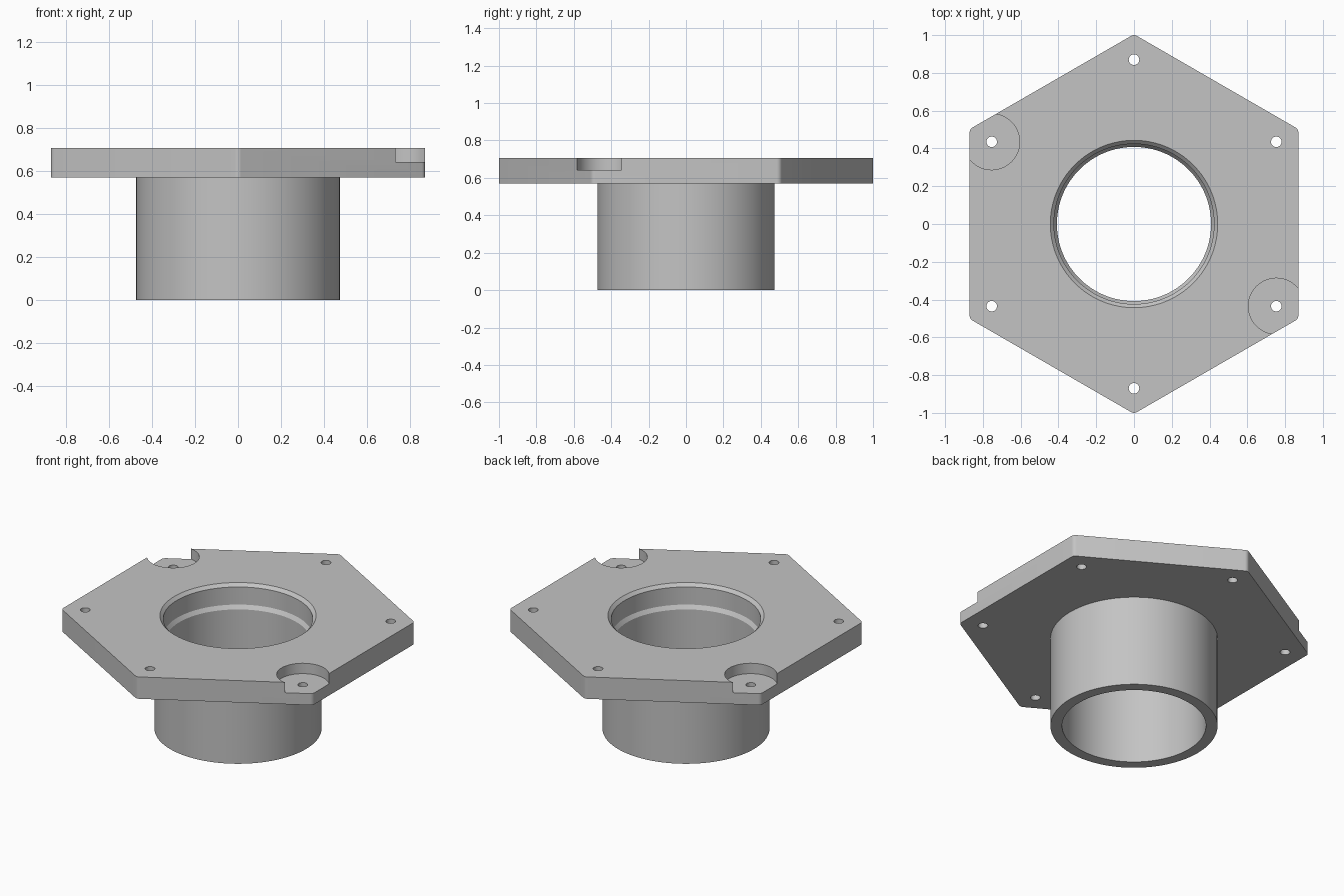
import bpy, bmesh, math

if "Cube" in bpy.data.objects:
    bpy.data.objects.remove(bpy.data.objects["Cube"])

PLATE_BOTTOM, PLATE_TOP = 0.57, 0.707
BOLT_CIRCLE = 0.87

grey = bpy.data.materials.new("plain grey")
grey.diffuse_color = (0.55, 0.55, 0.55, 1)
grey.use_nodes = True
grey.node_tree.nodes["Principled BSDF"].inputs["Base Color"].default_value = grey.diffuse_color


def make_object(name, bm):
    bmesh.ops.recalc_face_normals(bm, faces=bm.faces)
    mesh = bpy.data.meshes.new(name)
    bm.to_mesh(mesh)
    bm.free()
    mesh.materials.append(grey)
    ob = bpy.data.objects.new(name, mesh)
    bpy.context.collection.objects.link(ob)
    return ob


def stack(name, rings):
    """Closed solid from a list of rings with equal point counts."""
    bm = bmesh.new()
    loops = [[bm.verts.new(p) for p in ring] for ring in rings]
    n = len(loops[0])
    for a, b in zip(loops, loops[1:]):
        for i in range(n):
            j = (i + 1) % n
            bm.faces.new((a[i], a[j], b[j], b[i]))
    bm.faces.new(loops[0])
    bm.faces.new(loops[-1])
    return make_object(name, bm)


def lathe(name, profile, x=0, y=0, sides=128):
    return stack(name, [[(x + r * math.cos(math.tau * i / sides),
                          y + r * math.sin(math.tau * i / sides), z)
                         for i in range(sides)] for r, z in profile])


def boolean(target, tool, operation):
    mod = target.modifiers.new(operation, 'BOOLEAN')
    mod.operation, mod.solver, mod.object = operation, 'EXACT', tool
    bpy.context.view_layer.objects.active = target
    bpy.ops.object.modifier_apply(modifier=mod.name)
    bpy.data.objects.remove(tool)


# Hexagonal plate with slightly rounded corners
corner_r, apothem = 0.03, 0.87
centre_r = (apothem - corner_r) * 2 / math.sqrt(3)
outline = []
for k in range(6):
    a = math.radians(90 + 60 * k)
    for s in range(7):
        b = a + math.radians(-30 + 10 * s)
        outline.append((centre_r * math.cos(a) + corner_r * math.cos(b),
                        centre_r * math.sin(a) + corner_r * math.sin(b)))
flange = stack("flanged_sleeve",
               [[(x, y, z) for x, y in outline] for z in (PLATE_BOTTOM, PLATE_TOP)])

# Round sleeve under the plate
boolean(flange, lathe("sleeve", [(0.474, 0), (0.474, 0.64)]), 'UNION')

# Stepped bore with a chamfered mouth
bore = [(0.408, -0.1), (0.408, 0.555), (0.424, 0.578), (0.424, 0.688),
        (0.443, PLATE_TOP), (0.443, 0.8)]
boolean(flange, lathe("bore", bore), 'DIFFERENCE')

# Six bolt holes, two of them with a wide recess open to the corner
for k in range(6):
    a = math.radians(90 + 60 * k)
    x, y = BOLT_CIRCLE * math.cos(a), BOLT_CIRCLE * math.sin(a)
    if k in (1, 4):
        boolean(flange, lathe("recess", [(0.148, 0.642), (0.148, 0.8)], x, y, 96),
                'DIFFERENCE')
    boolean(flange, lathe("bolt_hole", [(0.028, 0.5), (0.028, 0.8)], x, y, 32),
            'DIFFERENCE')

# Smooth round walls, sharp edges
bpy.ops.object.select_all(action='DESELECT')
flange.select_set(True)
bpy.context.view_layer.objects.active = flange
bpy.ops.object.shade_smooth_by_angle(angle=math.radians(25))
